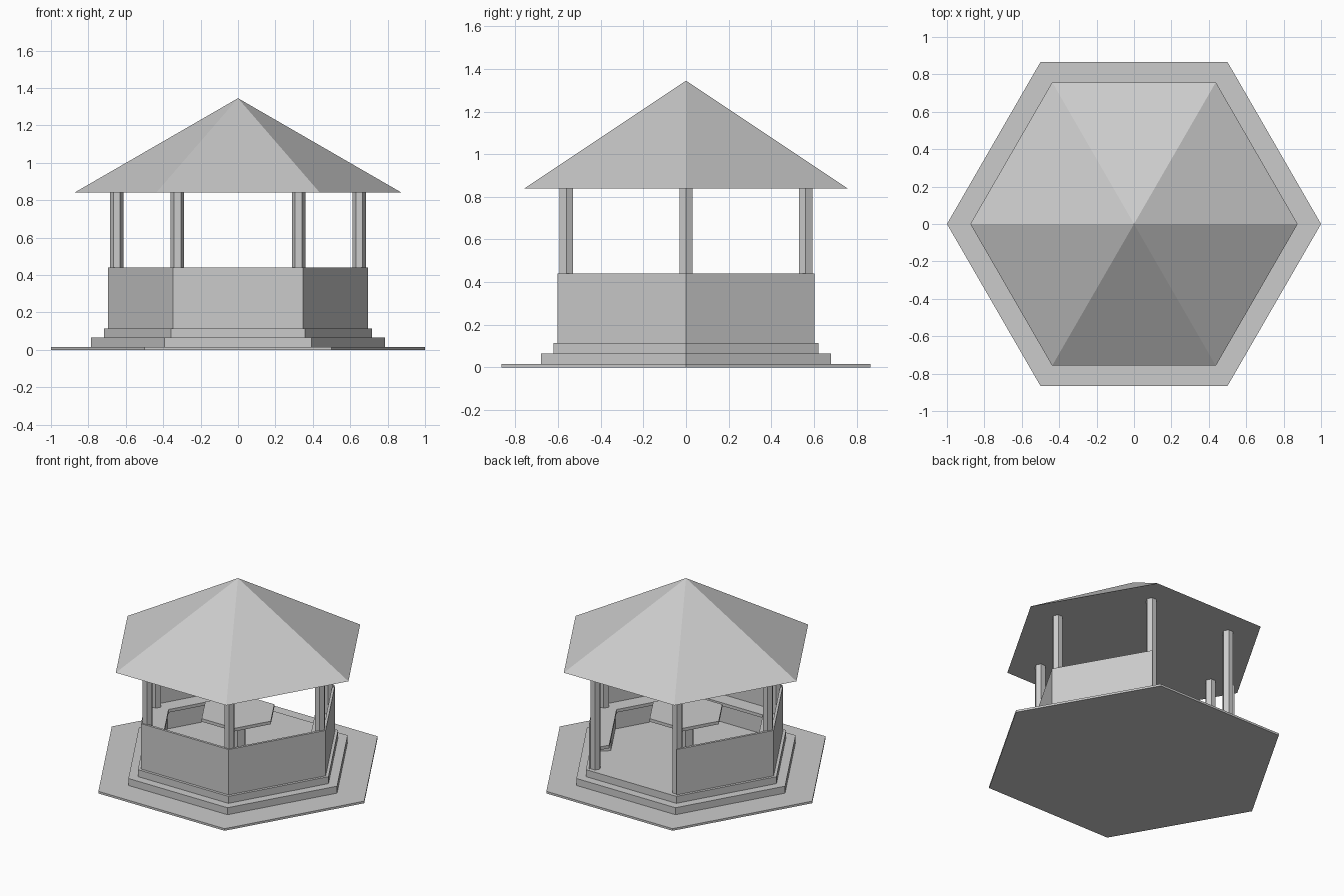
import bpy, bmesh
from math import cos, sin, radians
from mathutils import Vector

cube = bpy.data.objects.get("Cube")
if cube:
    bpy.data.objects.remove(cube, do_unlink=True)

grey = bpy.data.materials.new("pale_grey")
grey.use_nodes = True
colour = (0.6, 0.6, 0.6, 1)
grey.diffuse_color = colour
grey.node_tree.nodes["Principled BSDF"].inputs["Base Color"].default_value = colour


def finish(name, bm):
    bmesh.ops.recalc_face_normals(bm, faces=bm.faces)
    mesh = bpy.data.meshes.new(name)
    bm.to_mesh(mesh)
    bm.free()
    mesh.materials.append(grey)
    obj = bpy.data.objects.new(name, mesh)
    bpy.context.collection.objects.link(obj)
    return obj


def corner(angle, radius):
    return Vector((radius * cos(radians(angle)), radius * sin(radians(angle)), 0))


def hexagon(name, radius, z0, z1, centre=(0, 0, 0), top=None):
    """Six-sided prism, or a pyramid when top is zero."""
    bm = bmesh.new()
    low = [bm.verts.new(Vector(centre) + corner(a, radius) + Vector((0, 0, z0)))
           for a in range(0, 360, 60)]
    bm.faces.new(low)
    if top == 0:
        apex = bm.verts.new(Vector(centre) + Vector((0, 0, z1)))
        for i in range(6):
            bm.faces.new((low[i - 1], low[i], apex))
    else:
        high = [bm.verts.new(v.co + Vector((0, 0, z1 - z0))) for v in low]
        bm.faces.new(high)
        for i in range(6):
            bm.faces.new((low[i - 1], low[i], high[i], high[i - 1]))
    return finish(name, bm)


def band(name, inner, outer, z0, z1, setback=0):
    """Mitred strip round five sides, leaving the back open."""
    def path(radius):
        pts = [corner(a, radius) for a in range(120, 421, 60)]
        pts[0] = pts[0].lerp(pts[1], setback)
        pts[-1] = pts[-1].lerp(pts[-2], setback)
        return pts

    bm = bmesh.new()
    rings = []
    for a, b in zip(path(inner), path(outer)):
        rings.append([bm.verts.new((p.x, p.y, z))
                      for p, z in ((a, z0), (b, z0), (b, z1), (a, z1))])
    for r, s in zip(rings, rings[1:]):
        for i in range(4):
            bm.faces.new((r[i - 1], r[i], s[i], s[i - 1]))
    bm.faces.new(rings[0])
    bm.faces.new(rings[-1])
    return finish(name, bm)


# Ground slab and stepped floor
hexagon("ground_slab", 1.0, 0, 0.015)
hexagon("lower_step", 0.785, 0.015, 0.065)
hexagon("floor", 0.717, 0.065, 0.115)

# Low wall with built-in bench
band("low_wall", 0.675, 0.695, 0.115, 0.44)
band("bench_seat", 0.55, 0.675, 0.235, 0.257)
band("bench_riser", 0.56, 0.675, 0.115, 0.235, setback=0.4)

# Corner posts
for i in range(6):
    hexagon(f"post_{i + 1}", 0.036, 0.115, 0.84, corner(60 * i, 0.648))

# Central table
hexagon("table_leg", 0.055, 0.115, 0.368)
hexagon("table_top", 0.26, 0.368, 0.39)

# Roof
hexagon("roof", 0.875, 0.84, 1.345, top=0)
